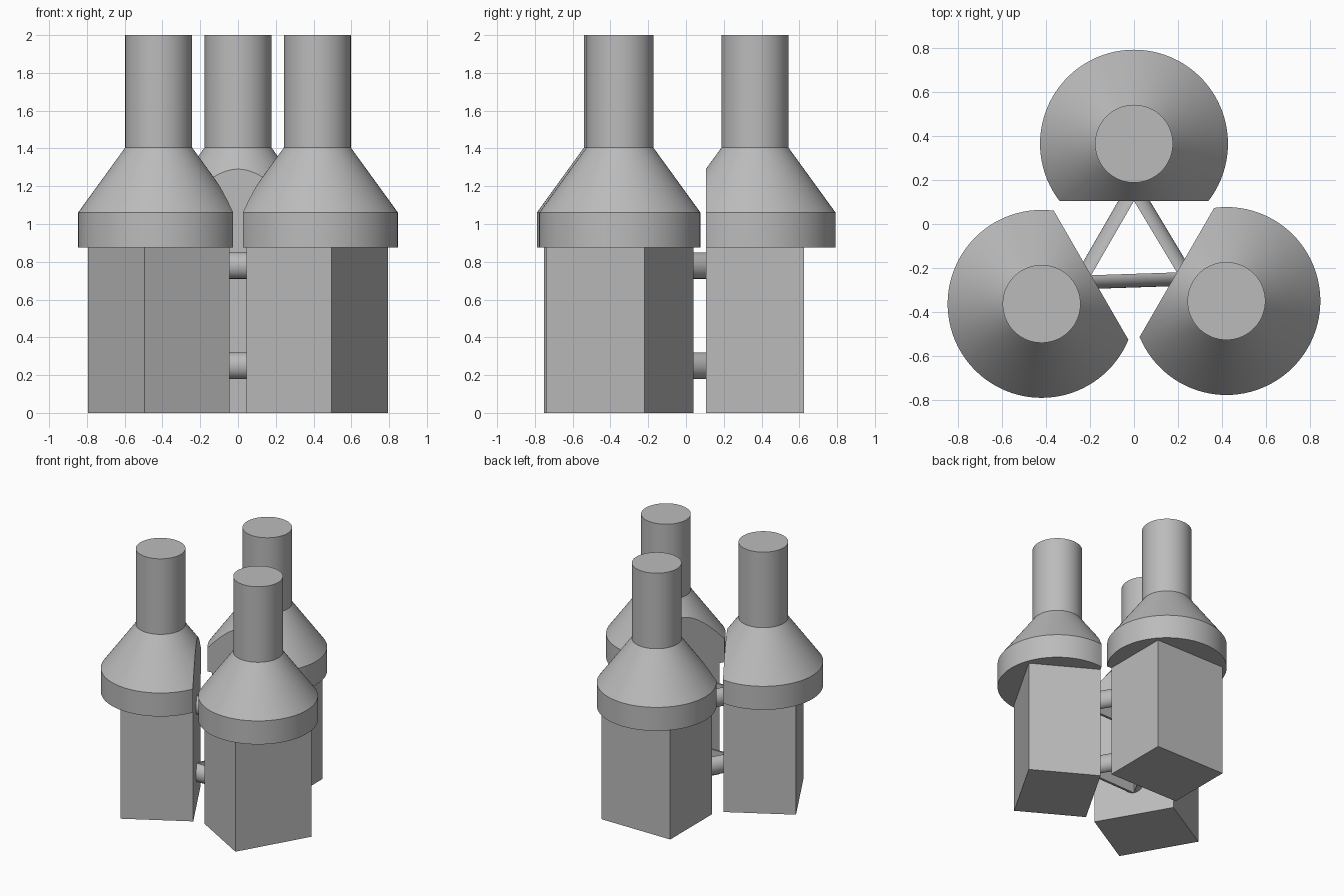
import bpy, bmesh, math
from mathutils import Vector, Matrix

cube = bpy.data.objects.get("Cube")
if cube:
    bpy.data.objects.remove(cube, do_unlink=True)

grey = bpy.data.materials.new("plain grey")
grey.use_nodes = True
GREY = (0.5, 0.5, 0.5, 1)
grey.diffuse_color = GREY
grey.node_tree.nodes["Principled BSDF"].inputs["Base Color"].default_value = GREY

FLAT = 0.26       # distance from a unit's axis to its flat inner side
SEGMENTS = 96


def finish(bm, name, matrix, smooth=False):
    bmesh.ops.recalc_face_normals(bm, faces=bm.faces)
    mesh = bpy.data.meshes.new(name)
    bm.to_mesh(mesh)
    bm.free()
    mesh.materials.append(grey)
    ob = bpy.data.objects.new(name, mesh)
    bpy.context.collection.objects.link(ob)
    ob.matrix_world = matrix
    if smooth:
        bpy.ops.object.select_all(action='DESELECT')
        ob.select_set(True)
        bpy.context.view_layer.objects.active = ob
        bpy.ops.object.shade_smooth_by_angle(angle=math.radians(25))
    return ob


def block(name, matrix):
    bm = bmesh.new()
    bmesh.ops.create_cube(bm, size=1)
    bmesh.ops.scale(bm, vec=(0.6, 2 * FLAT, 0.875), verts=bm.verts)
    bmesh.ops.translate(bm, vec=(0, 0, 0.4375), verts=bm.verts)
    finish(bm, name, matrix)


def funnel(name, matrix):
    # collar, cone and neck turned as one piece, then sliced flat inside
    profile = [(0.427, 0.875), (0.427, 1.06), (0.177, 1.405), (0.177, 2.0)]
    bm = bmesh.new()
    rings = []
    for r, z in profile:
        rings.append([bm.verts.new((r * math.cos(a), r * math.sin(a), z))
                      for a in (2 * math.pi * i / SEGMENTS for i in range(SEGMENTS))])
    for low, high in zip(rings, rings[1:]):
        for i in range(SEGMENTS):
            j = (i + 1) % SEGMENTS
            bm.faces.new((low[i], low[j], high[j], high[i]))
    bm.faces.new(rings[0])
    bm.faces.new(rings[-1])
    cut = bmesh.ops.bisect_plane(bm, geom=bm.verts[:] + bm.edges[:] + bm.faces[:],
                                 plane_co=(0, -FLAT, 0), plane_no=(0, -1, 0),
                                 clear_outer=True)
    rim = [e for e in cut["geom_cut"] if isinstance(e, bmesh.types.BMEdge)]
    bmesh.ops.contextual_create(bm, geom=rim)
    finish(bm, name, matrix, smooth=True)


def half_round_bar(name, start, end, z):
    # rounded side faces away from the middle of the model
    along = end - start
    out = Vector((along.y, -along.x, 0)).normalized()
    if out.dot(start + end) < 0:
        out = -out
    bm = bmesh.new()
    ends = []
    for p in (start, end):
        ends.append([bm.verts.new(p + out * 0.062 * math.sin(a)
                                  + Vector((0, 0, z + 0.07 * math.cos(a))))
                     for a in (math.pi * i / 24 for i in range(25))])
    n = len(ends[0])
    for i in range(n):
        j = (i + 1) % n
        bm.faces.new((ends[0][i], ends[0][j], ends[1][j], ends[1][i]))
    for ring in ends:
        bm.faces.new(ring)
    finish(bm, name, Matrix.Identity(4), smooth=True)


# Three identical units with their flat sides facing the middle
units = [("back", (0, 0.365, 0), 0),
         ("left", (0.42, -0.35, 0), -120),
         ("right", (-0.42, -0.363, 0), 120)]
anchors = []
for side, place, angle in units:
    m = Matrix.Translation(place) @ Matrix.Rotation(math.radians(angle), 4, 'Z')
    block(side + "_block", m)
    funnel(side + "_funnel", m)
    anchors.append(m @ Vector((0, -FLAT, 0)))

# Upper and lower bars joining neighbouring units
for i, name in enumerate(("left", "front", "right")):
    for level, z in (("lower", 0.25), ("upper", 0.78)):
        half_round_bar(f"{name}_{level}_bar", anchors[i], anchors[(i + 1) % 3], z)
